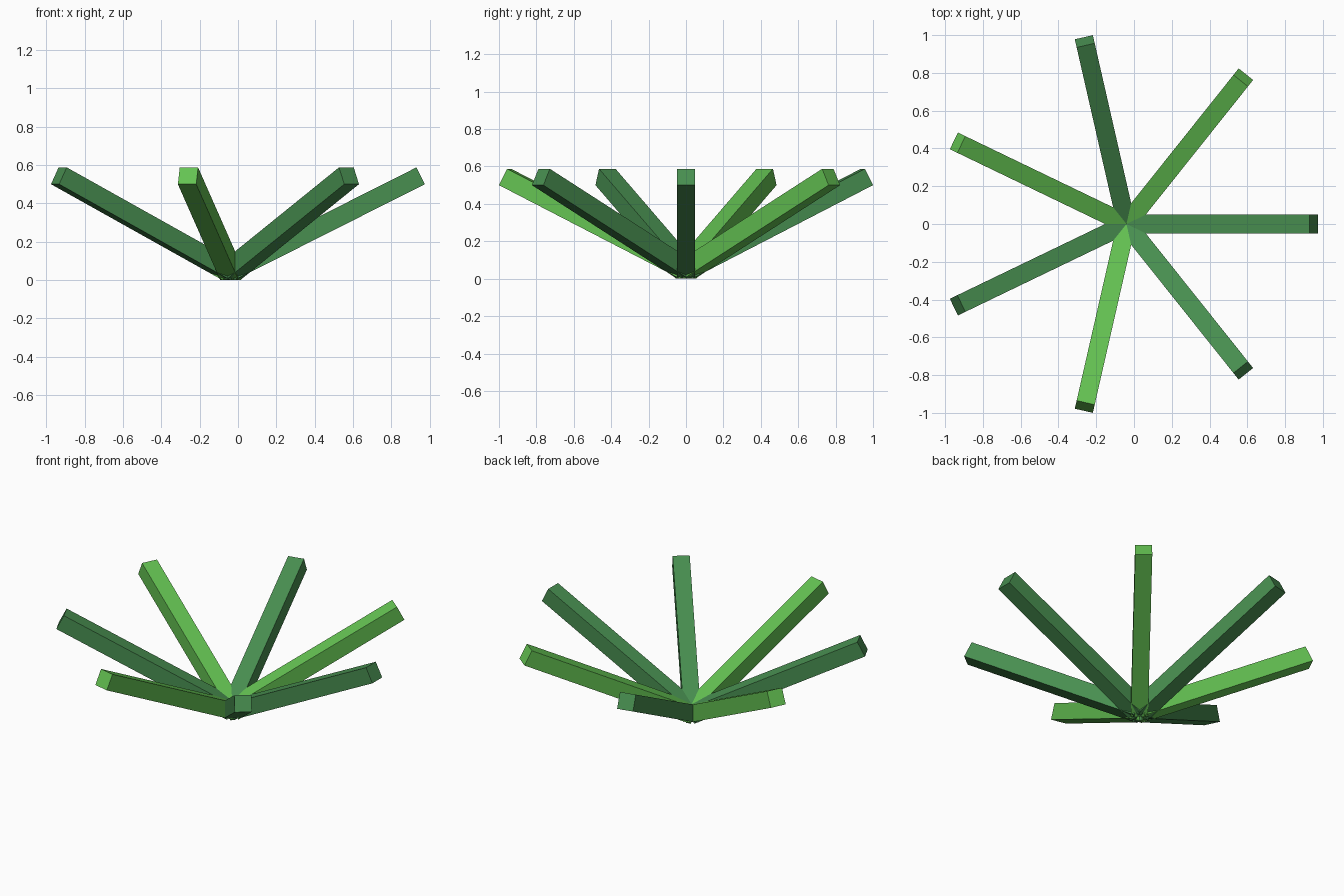
import bpy, bmesh, math
from mathutils import Matrix, Vector

if "Cube" in bpy.data.objects:
    bpy.data.objects.remove(bpy.data.objects["Cube"])

COUNT = 7
WIDTH = 0.098                   # square section
LENGTH = 1.111
TILT = math.radians(26.75)      # rise above the ground
CENTRE = Vector((-0.04, 0, WIDTH / 2 * math.cos(TILT)))


def material(name, rgb):
    m = bpy.data.materials.new(name)
    linear = [((c / 255 + 0.055) / 1.055) ** 2.4 for c in rgb]
    m.diffuse_color = (*linear, 1)
    m.use_nodes = True
    m.node_tree.nodes["Principled BSDF"].inputs["Base Color"].default_value = m.diffuse_color
    return m


dark = material("deep green", (72, 142, 80))
light = material("leaf green", (100, 194, 82))


def blade(index):
    """Square bar starting at the centre, tilted up and turned outward."""
    bm = bmesh.new()
    bmesh.ops.create_cube(bm, size=1)
    place = (Matrix.Translation(CENTRE)
             @ Matrix.Rotation(index * math.tau / COUNT, 4, 'Z')
             @ Matrix.Rotation(-TILT, 4, 'Y')
             @ Matrix.Diagonal((LENGTH, WIDTH, WIDTH, 1))
             @ Matrix.Translation((0.5, 0, 0)))
    bm.transform(place)
    mesh = bpy.data.meshes.new(f"blade_{index + 1}")
    bm.to_mesh(mesh)
    bm.free()
    mesh.materials.append(light if index % 2 else dark)
    obj = bpy.data.objects.new(mesh.name, mesh)
    bpy.context.collection.objects.link(obj)


# Ring of grass blades in alternating greens
for i in range(COUNT):
    blade(i)
